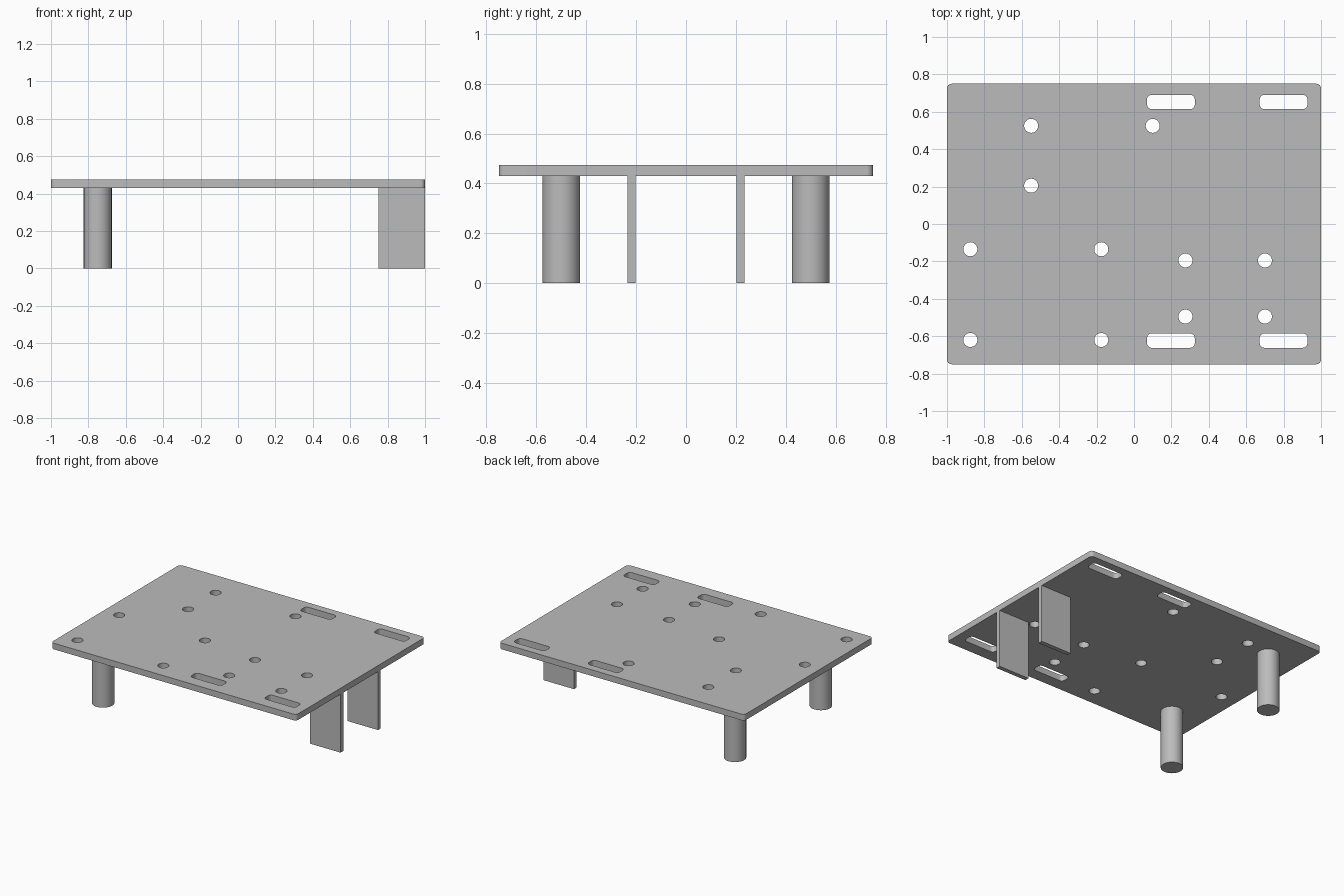
import bpy, bmesh
from math import cos, sin, pi

cube = bpy.data.objects.get("Cube")
if cube:
    bpy.data.objects.remove(cube, do_unlink=True)

grey = bpy.data.materials.new("plain_grey")
grey.use_nodes = True
colour = (0.5, 0.5, 0.5, 1)
grey.diffuse_color = colour
grey.node_tree.nodes["Principled BSDF"].inputs["Base Color"].default_value = colour

TOP, UNDER = 0.475, 0.43


def rounded_rect(x0, x1, y0, y1, r, steps=6):
    """Counter-clockwise outline of a rectangle with rounded corners."""
    corners = [(x1 - r, y1 - r), (x0 + r, y1 - r), (x0 + r, y0 + r), (x1 - r, y0 + r)]
    return [(cx + r * cos((q + i / steps) * pi / 2), cy + r * sin((q + i / steps) * pi / 2))
            for q, (cx, cy) in enumerate(corners) for i in range(steps + 1)]


def circle(cx, cy, r, sides=48):
    return [(cx + r * cos(2 * pi * i / sides), cy + r * sin(2 * pi * i / sides))
            for i in range(sides)]


def prisms(name, outlines, z0, z1):
    """One object made of upright prisms, one for each outline."""
    bm = bmesh.new()
    for outline in outlines:
        low = [bm.verts.new((x, y, z0)) for x, y in outline]
        high = [bm.verts.new((x, y, z1)) for x, y in outline]
        bm.faces.new(low[::-1])
        bm.faces.new(high)
        for i in range(len(low)):
            j = (i + 1) % len(low)
            bm.faces.new((low[i], low[j], high[j], high[i]))
    mesh = bpy.data.meshes.new(name)
    bm.to_mesh(mesh)
    bm.free()
    mesh.materials.append(grey)
    obj = bpy.data.objects.new(name, mesh)
    bpy.context.collection.objects.link(obj)
    return obj


def smooth(obj):
    bpy.ops.object.select_all(action='DESELECT')
    obj.select_set(True)
    bpy.context.view_layer.objects.active = obj
    bpy.ops.object.shade_smooth_by_angle()


# Mounting plate with rounded corners
plate = prisms("plate", [rounded_rect(-1, 1, -0.75, 0.75, 0.025)], UNDER, TOP)

# Screw holes and strap slots
holes = [(-0.55, 0.525), (0.1, 0.525), (-0.55, 0.205)]
holes += [(x, y) for x in (-0.875, -0.175) for y in (-0.135, -0.62)]
holes += [(x, y) for x in (0.275, 0.7) for y in (-0.195, -0.495)]
cuts = [circle(x, y, 0.0375, 32) for x, y in holes]
cuts += [rounded_rect(x, x + 0.255, y, y + 0.077, 0.025)
         for x in (0.07, 0.672) for y in (-0.662, 0.614)]
cutter = prisms("hole_cutter", cuts, UNDER - 0.1, TOP + 0.1)
cutter.hide_render = True

cut = plate.modifiers.new("holes", 'BOOLEAN')
cut.operation = 'DIFFERENCE'
cut.solver = 'EXACT'
cut.object = cutter
bpy.context.view_layer.objects.active = plate
bpy.ops.object.modifier_apply(modifier=cut.name)
bpy.data.objects.remove(cutter, do_unlink=True)
smooth(plate)

# Round legs at one end, flat upright supports at the other
for side, s in (("front", -1), ("back", 1)):
    smooth(prisms(side + "_leg", [circle(-0.75, s * 0.5, 0.075)], 0, UNDER))
    y = s * 0.218
    prisms(side + "_support", [[(0.75, y - 0.016), (1, y - 0.016),
                                (1, y + 0.016), (0.75, y + 0.016)]], 0, UNDER)
